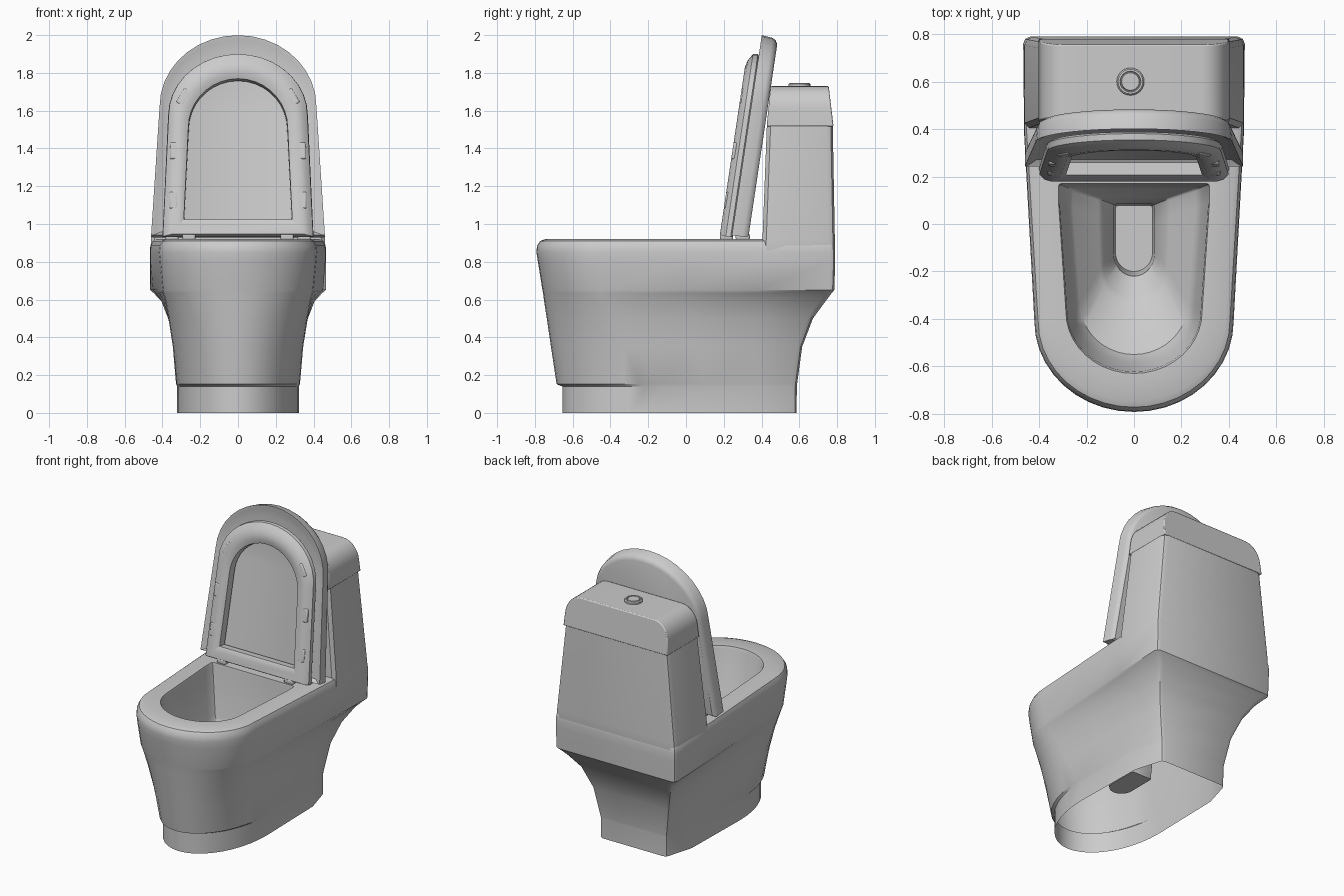
import bpy, bmesh, math
from mathutils import Matrix

if "Cube" in bpy.data.objects:
    bpy.data.objects.remove(bpy.data.objects["Cube"])

TILT = math.radians(81.5)


def finish(name, bm, smooth=35):
    bmesh.ops.recalc_face_normals(bm, faces=bm.faces)
    me = bpy.data.meshes.new(name)
    bm.to_mesh(me)
    bm.free()
    me.shade_smooth()
    me.set_sharp_from_angle(angle=math.radians(smooth))
    ob = bpy.data.objects.new(name, me)
    bpy.context.collection.objects.link(ob)
    return ob


def loft(name, rings, cap0=False, cap1=False, wrap=False, smooth=35):
    bm = bmesh.new()
    rows = [[bm.verts.new(p) for p in r] for r in rings]
    pairs = list(zip(rows, rows[1:])) + ([(rows[-1], rows[0])] if wrap else [])
    n = len(rows[0])
    for a, b in pairs:
        for i in range(n):
            j = (i + 1) % n
            bm.faces.new((a[i], a[j], b[j], b[i]))
    if cap0:
        bm.faces.new(rows[0])
    if cap1:
        bm.faces.new(rows[-1])
    return finish(name, bm, smooth)


def bevel(ob, width, segments=2):
    m = ob.modifiers.new("bevel", 'BEVEL')
    m.width, m.segments, m.limit_method = width, segments, 'ANGLE'


def plan(z, yf, yb, wf, wk, wb, yc, yk, r=0.03):
    """Horizontal section: round front, sides through a knee (wk, yk), square back."""
    half = []
    for i in range(11):
        a = math.radians(9 * i)
        half.append((wf * math.sin(a), yc - (yc - yf) * math.cos(a)))
    half += [((wf + wk) / 2, (yc + yk) / 2), (wk, yk), (wb, yb - r),
             (wb - .3 * r, yb - .3 * r), (wb - r, yb)]
    return [(x, y, z) for x, y in half] + [(-x, y, z) for x, y in reversed(half[1:])]


def arch(h, w0, w1, v0, vs, vt):
    """Arch outline at height h above its plane: straight legs, round top."""
    pts = [(w0, v0, h)]
    for i in range(19):
        a = math.pi * i / 18
        pts.append((w1 * math.cos(a), vs + (vt - vs) * math.sin(a), h))
    return pts + [(-w0, v0, h)]


def box(name, size, matrix, bev):
    bm = bmesh.new()
    bmesh.ops.create_cube(bm, size=1, matrix=matrix @ Matrix.Diagonal((*size, 1)))
    ob = finish(name, bm)
    bevel(ob, bev)
    return ob


# pedestal, rim and bowl in one continuous skin, open underneath
outer = [
    (0, -.655, .585, .322, .312, .262, -.14), (.14, -.655, .587, .322, .312, .262, -.14),
    (.152, -.685, .588, .328, .314, .264, -.17), (.35, -.715, .615, .345, .335, .3, -.25),
    (.5, -.737, .672, .368, .37, .352, -.32), (.59, -.751, .738, .385, .405, .405, -.37),
    (.635, -.757, .772, .397, .437, .447, -.39), (.65, -.76, .785, .4, .45, .465, -.4),
    (.8, -.784, .79, .415, .462, .467, -.41),
    (.85, -.792, .79, .42, .463, .467, -.41), (.885, -.789, .786, .416, .461, .464, -.41),
    (.91, -.772, .78, .404, .452, .452, -.41), (.92, -.745, .77, .382, .435, .435, -.41)]
inner = [
    (.92, -.63, .17, .287, .318, -.37), (.9, -.622, .168, .281, .313, -.37),
    (.56, -.585, .158, .255, .287, -.35), (.5, -.55, .148, .228, .258, -.33),
    (.43, -.34, .11, .142, .15, -.19), (.41, -.31, .103, .13, .135, -.17),
    (.33, -.22, .084, .086, .086, -.125), (.21, -.2, .078, .078, .078, -.12)]
rings = [plan(*s, .38) for s in outer]
rings += [plan(z, yf, yb, wf, wb, wb, yc, yb - .08, .01) for z, yf, yb, wf, wb, yc in inner]
loft("bowl_body", rings, cap1=True, smooth=32)


# tank
def slab(z, y0, y1, w, r=.035):
    half = [(w - .02, y0), (w, y0 + .02), (w, y1 - r), (w - .3 * r, y1 - .3 * r), (w - r, y1)]
    return [(x, y, z) for x, y in half] + [(-x, y, z) for x, y in reversed(half)]


loft("tank", [slab(.7, .42, .775, .445), slab(.86, .403, .788, .463),
              slab(.92, .405, .788, .461), slab(1.52, .428, .777, .4)], True, True)

# tank lid: profile with rounded shoulders swept front to back
prof = [(.402, 1.517), (.397, 1.6)]
for i in range(1, 8):
    a = math.radians(90 * i / 7)
    prof.append((.285 + .112 * math.cos(a), 1.6 + .13 * math.sin(a)))
prof += [(-x, z) for x, z in reversed(prof)]
lid = loft("tank_lid", [[(x, .427 + .1 * (z - 1.517), z) for x, z in prof],
                        [(x, .781 - .12 * (z - 1.517), z) for x, z in prof]], True, True)
bevel(lid, .006)

# flush button with surrounding ring
button = [(.058, 1.72), (.058, 1.74), (.052, 1.746), (.044, 1.746), (.042, 1.738),
          (.039, 1.738), (.037, 1.745)]
loft("flush_button", [[(-.015 + r * math.cos(math.tau * i / 24), .6 + r * math.sin(math.tau * i / 24), z)
                       for i in range(24)] for r, z in button], cap1=True)

# raised cover with a dished inner face
cover = loft("cover", [
    arch(0, .435, .385, .01, .69, 1.035), arch(.012, .452, .402, 0, .69, 1.055),
    arch(.03, .458, .41, 0, .69, 1.065), arch(.088, .46, .415, 0, .69, 1.07),
    arch(.082, .442, .397, .004, .69, 1.045), arch(.062, .41, .37, .02, .67, .99)], True, True)
cover.location = (0, .33, .928)
cover.rotation_euler.x = TILT

# raised seat ring
seat = loft("seat", [
    arch(-.008, .388, .358, .002, .65, .965), arch(.002, .4, .37, 0, .65, .98),
    arch(.028, .398, .367, 0, .65, .976), arch(.05, .377, .344, .002, .64, .94),
    arch(.06, .35, .318, .008, .62, .905), arch(.058, .315, .285, .055, .6, .872),
    arch(.045, .287, .263, .088, .58, .842), arch(-.008, .285, .26, .09, .58, .838)], wrap=True)
seat.location = (0, .238, .93)
seat.rotation_euler.x = TILT

# seat bumpers and hinges, mirrored left and right
seat_frame = Matrix.Translation((0, .238, .93)) @ Matrix.Rotation(TILT, 4, 'X')
for side, s in (("right", 1), ("left", -1)):
    for k, (x, v, ang) in enumerate([(.342, .19, 0), (.338, .455, 2), (.287, .743, 30)]):
        m = seat_frame @ Matrix.Translation((s * x, v, .047)) @ Matrix.Rotation(math.radians(s * ang), 4, 'Z')
        box(f"bumper_{side}_{k + 1}", (.043, .09, .026), m, .008)
    box(f"seat_hinge_{side}", (.07, .07, .035), Matrix.Translation((s * .26, .215, .932)), .01)
    box(f"cover_hinge_{side}", (.07, .075, .035), Matrix.Translation((s * .35, .3, .932)), .01)
